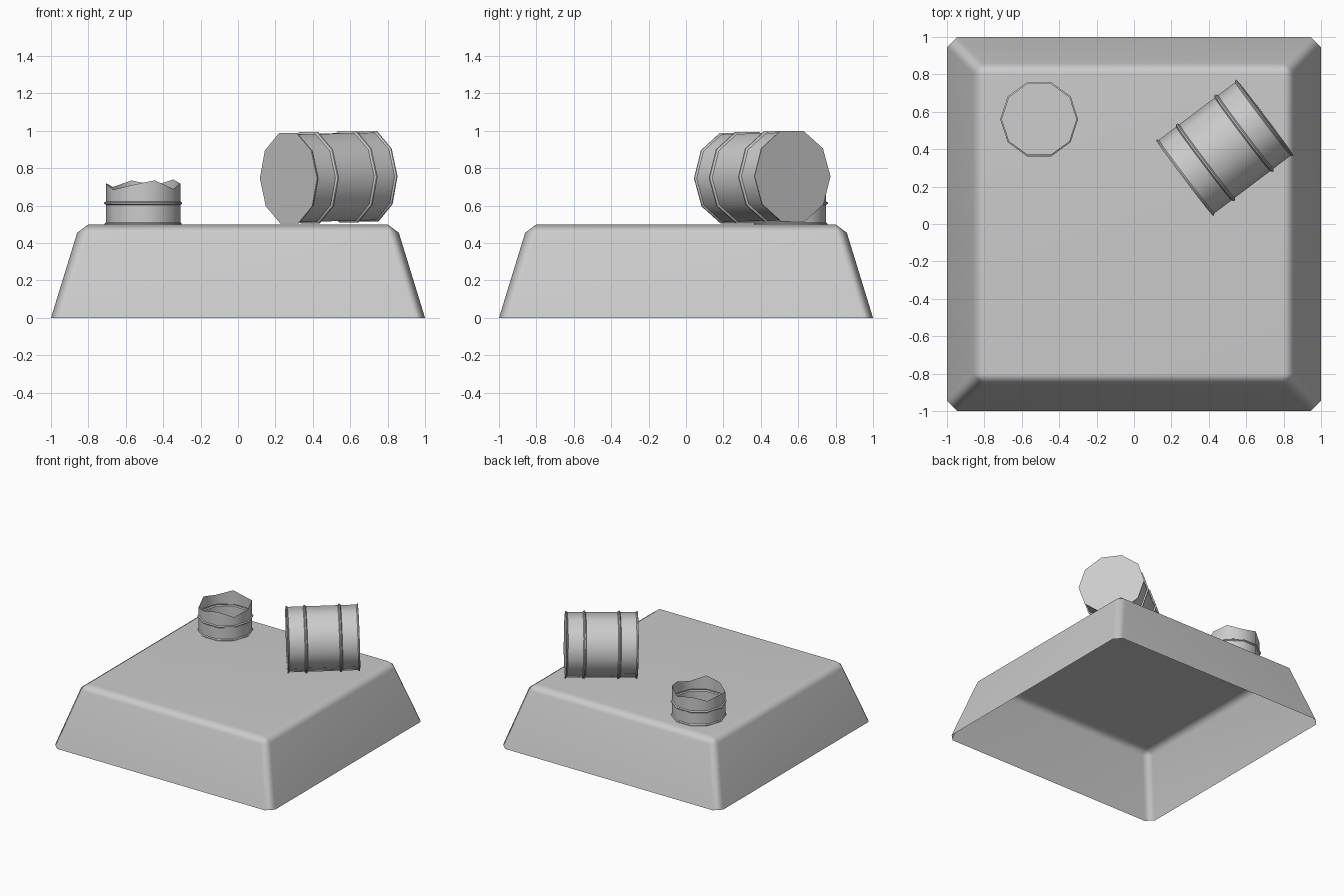
import bpy, bmesh
from math import cos, sin, pi, radians
from mathutils import Vector, Matrix

if "Cube" in bpy.data.objects:
    bpy.data.objects.remove(bpy.data.objects["Cube"])

SIDES = 10
# barrel profile (radius, height): flared rims and two narrow hoops
RIM = [(.254, 0), (.254, .006), (.246, .014)]
def hoop(h):
    return [(.246, h - .011), (.257, h - .004), (.257, h + .004), (.246, h + .011)]


def finish(name, bm, angle):
    bmesh.ops.recalc_face_normals(bm, faces=bm.faces)
    mesh = bpy.data.meshes.new(name)
    bm.to_mesh(mesh)
    bm.free()
    ob = bpy.data.objects.new(name, mesh)
    bpy.context.collection.objects.link(ob)
    bpy.ops.object.select_all(action='DESELECT')
    ob.select_set(True)
    bpy.context.view_layer.objects.active = ob
    bpy.ops.object.shade_smooth_by_angle(angle=radians(angle))
    return ob


def bridge(bm, a, b):
    for i in range(len(a)):
        j = (i + 1) % len(a)
        ring = list(dict.fromkeys((a[i], a[j], b[j], b[i])))
        if len(ring) > 2:
            bm.faces.new(ring)


def barrel(name, profile, matrix, caps=True, torn=None):
    bm = bmesh.new()
    rings = [[bm.verts.new((r * cos(2 * pi * i / SIDES), r * sin(2 * pi * i / SIDES), h))
              for i in range(SIDES)] for r, h in profile]
    for a, b in zip(rings, rings[1:]):
        bridge(bm, a, b)
    if caps:
        bm.faces.new(rings[0])
        bm.faces.new(rings[-1])
    if torn:  # ragged upper edge
        for v, h in zip(rings[-1], torn):
            v.co.z = h
    bm.transform(matrix)
    return finish(name, bm, 40)


# hollow plinth: chamfered skirt, no underside
bm = bmesh.new()
def octagon(s, c, z):
    return [bm.verts.new((x, y, z)) for x, y in
            ((s, -c), (s, c), (c, s), (-c, s), (-s, c), (-s, -c), (-c, -s), (c, -s))]
low, mid = octagon(1, .945, 0), octagon(.86, .805, .455)
top = [bm.verts.new((x, y, .5)) for x, y in ((.8, -.8), (.8, .8), (-.8, .8), (-.8, -.8))]
bridge(bm, low, mid)
bridge(bm, mid, [top[0], top[1], top[1], top[2], top[2], top[3], top[3], top[0]])
bm.faces.new(top)
plinth = finish("plinth", bm, 60)
plinth.modifiers.new("weighted_normals", 'WEIGHTED_NORMAL')

# whole barrel lying on its side
start, end = Vector((.27, .245, .746)), Vector((.70, .57, .757))
axis = end - start
length = axis.length
z = axis.normalized()
x = z.cross(Vector((0, 0, 1))).normalized()
y = z.cross(x)
rot = Matrix((x, y, z)).transposed().to_4x4()
full = RIM + hoop(.14) + hoop(length - .14) + [(r, length - h) for r, h in reversed(RIM)]
barrel("lying_barrel", full, Matrix.Translation(start) @ rot)

# torn-off barrel stump standing upright, open at the top
s = .81
heights = [.718, .74, .708, .735, .70, .72, .685, .71, .735, .69]
barrel("broken_barrel", RIM + hoop(.14) + [(.246, .25)],
       Matrix.Translation((-.507, .56, .5)) @ Matrix.Scale(s, 4),
       caps=False, torn=[(h - .5) / s for h in heights])
